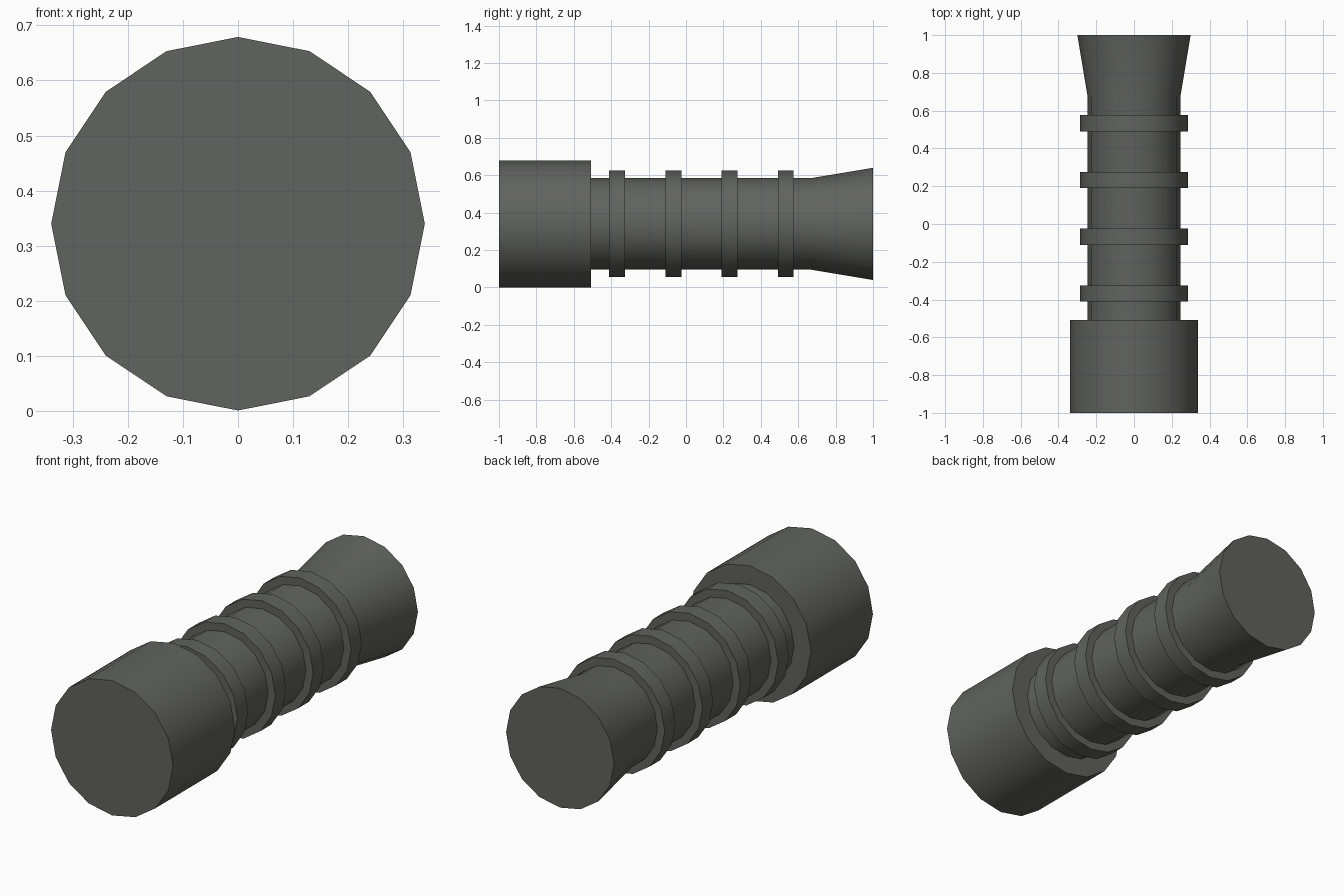
import bpy, bmesh
from math import sin, cos, pi, radians

if "Cube" in bpy.data.objects:
    bpy.data.objects.remove(bpy.data.objects["Cube"])

SIDES = 16
AXIS_Z = 0.34


def lathe(name, profile, closed=False):
    """Revolve (radius, y) points round the lengthwise axis; cap the ends unless the profile loops."""
    bm = bmesh.new()
    rings = [[bm.verts.new((r * sin(2 * pi * i / SIDES), y, AXIS_Z + r * cos(2 * pi * i / SIDES)))
              for i in range(SIDES)] for r, y in profile]
    pairs = list(zip(rings, rings[1:]))
    if closed:
        pairs.append((rings[-1], rings[0]))
    else:
        bm.faces.new(rings[0])
        bm.faces.new(rings[-1])
    for a, b in pairs:
        for i in range(SIDES):
            j = (i + 1) % SIDES
            bm.faces.new((a[i], a[j], b[j], b[i]))
    bmesh.ops.recalc_face_normals(bm, faces=bm.faces)
    mesh = bpy.data.meshes.new(name)
    bm.to_mesh(mesh)
    bm.free()
    obj = bpy.data.objects.new(name, mesh)
    bpy.context.collection.objects.link(obj)
    obj.data.materials.append(grey)
    bpy.ops.object.select_all(action='DESELECT')
    obj.select_set(True)
    bpy.context.view_layer.objects.active = obj
    bpy.ops.object.shade_smooth_by_angle(angle=radians(30))
    return obj


grey = bpy.data.materials.new("dark_grey")
grey.diffuse_color = (0.12, 0.125, 0.115, 1)
grey.use_nodes = True
grey.node_tree.nodes["Principled BSDF"].inputs["Base Color"].default_value = grey.diffuse_color

# Wide front head
lathe("head", [(0.339, -1.0), (0.339, -0.508)])

# Shaft with flared rear end
lathe("flared_shaft", [(0.245, -0.508), (0.245, 0.67), (0.30, 1.0)])

# Four grip bands around the shaft
for n in range(4):
    y = -0.368 + 0.3005 * n
    lathe(f"grip_band_{n + 1}", [(0.24, y - 0.0425), (0.285, y - 0.0425),
                                 (0.285, y + 0.0425), (0.24, y + 0.0425)], closed=True)
